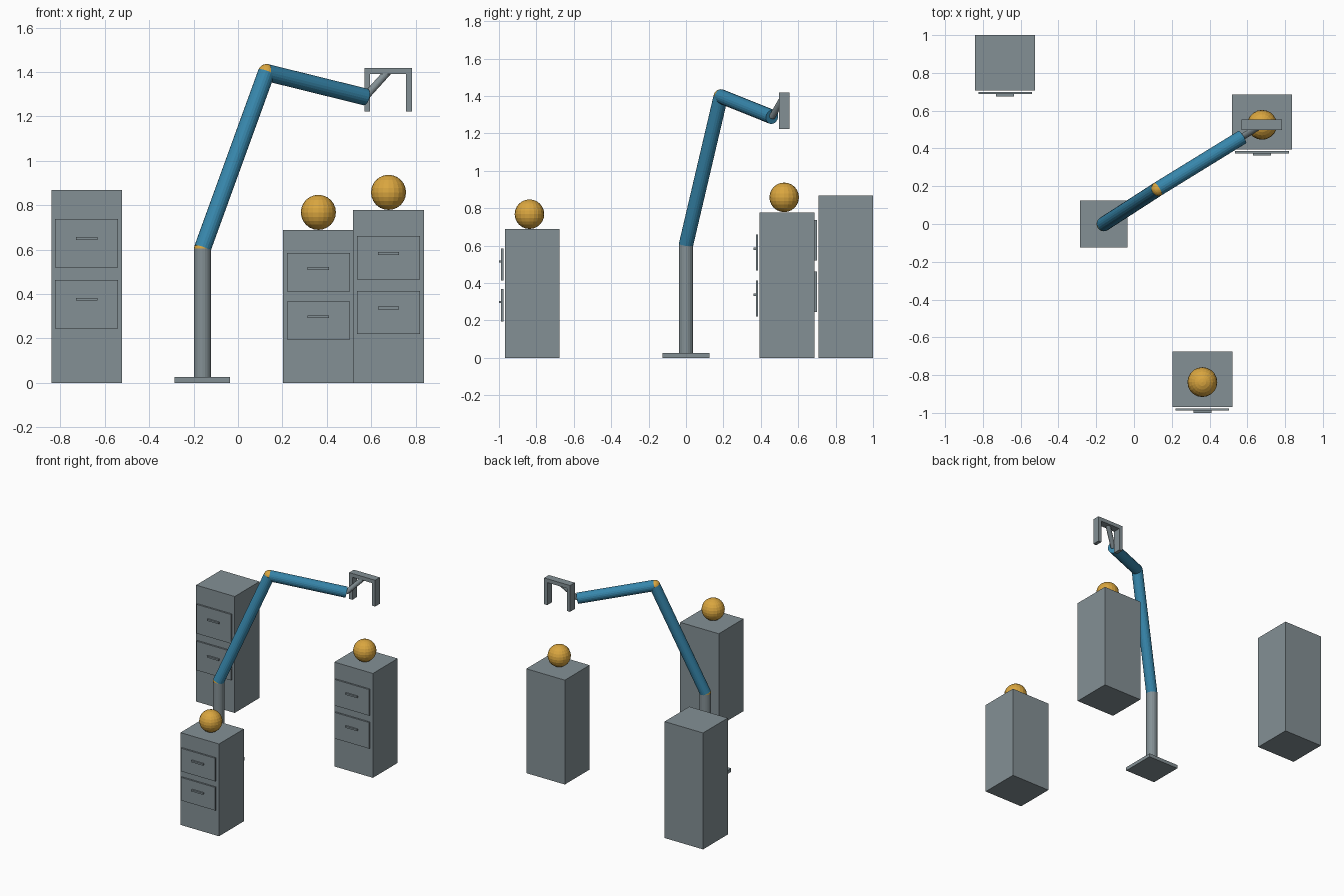
import bpy
from mathutils import Vector

if "Cube" in bpy.data.objects:
    bpy.data.objects.remove(bpy.data.objects["Cube"])


def material(name, rgb):
    m = bpy.data.materials.new(name)
    m.diffuse_color = (*rgb, 1)
    m.use_nodes = True
    m.node_tree.nodes["Principled BSDF"].inputs["Base Color"].default_value = m.diffuse_color
    return m


GREY = material("steel grey", (0.23, 0.28, 0.30))
BLUE = material("arm blue", (0.038, 0.24, 0.41))
GOLD = material("gold", (0.70, 0.38, 0.05))


def finish(name, mat):
    ob = bpy.context.object
    ob.name = name
    ob.data.materials.append(mat)
    return ob


def box(name, lo, hi, mat=GREY):
    lo, hi = Vector(lo), Vector(hi)
    bpy.ops.mesh.primitive_cube_add(size=1, location=(lo + hi) / 2)
    bpy.context.object.scale = hi - lo
    return finish(name, mat)


def ball(name, centre, radius):
    bpy.ops.mesh.primitive_uv_sphere_add(segments=20, ring_count=12,
                                         radius=radius, location=centre)
    return finish(name, GOLD)


def tube(name, start, end, radius, mat):
    start, end = Vector(start), Vector(end)
    d = end - start
    bpy.ops.mesh.primitive_cylinder_add(vertices=20, radius=radius, depth=d.length,
                                        location=(start + end) / 2)
    bpy.context.object.rotation_euler = d.to_track_quat('Z', 'Y').to_euler()
    return finish(name, mat)


def cabinet(label, x, front, height, with_ball):
    box(label + "_cabinet", (x - 0.159, front, 0), (x + 0.159, front + 0.292, height))
    # two drawer fronts held just clear of the body, each with a bar handle
    for level, ratio in (("lower", 0.408), ("upper", 0.724)):
        z, half = ratio * height, 0.125 * height
        box(f"{label}_{level}_drawer", (x - 0.142, front - 0.020, z - half),
            (x + 0.142, front - 0.008, z + half))
        hz = z + 0.025 * height
        box(f"{label}_{level}_handle", (x - 0.048, front - 0.032, hz - 0.006),
            (x + 0.048, front - 0.020, hz + 0.006))
    if with_ball:
        ball(label + "_ball", (x, front + 0.131, height + 0.08), 0.079)


# Cabinets
cabinet("tall", -0.682, 0.708, 0.868, False)
cabinet("short", 0.362, -0.968, 0.688, True)
cabinet("middle", 0.678, 0.394, 0.778, True)

# Pedestal
shoulder, elbow, wrist = (-0.16, 0, 0.605), (0.128, 0.186, 1.398), (0.573, 0.46, 1.288)
box("base_plate", (-0.285, -0.125, 0), (-0.035, 0.125, 0.026))
tube("column", (-0.16, 0, 0.026), shoulder, 0.0385, GREY)

# Arm
ball("shoulder_joint", shoulder, 0.038)
tube("upper_arm", shoulder, elbow, 0.0385, BLUE)
ball("elbow_joint", elbow, 0.038)
tube("forearm", elbow, wrist, 0.0385, BLUE)

# Gripper
tube("wrist_rod", wrist, (0.676, 0.525, 1.402), 0.017, GREY)
box("gripper_bar", (0.569, 0.497, 1.391), (0.783, 0.553, 1.419))
for side, x in (("left", 0.569), ("right", 0.757)):
    box(side + "_finger", (x, 0.497, 1.223), (x + 0.026, 0.553, 1.391))
